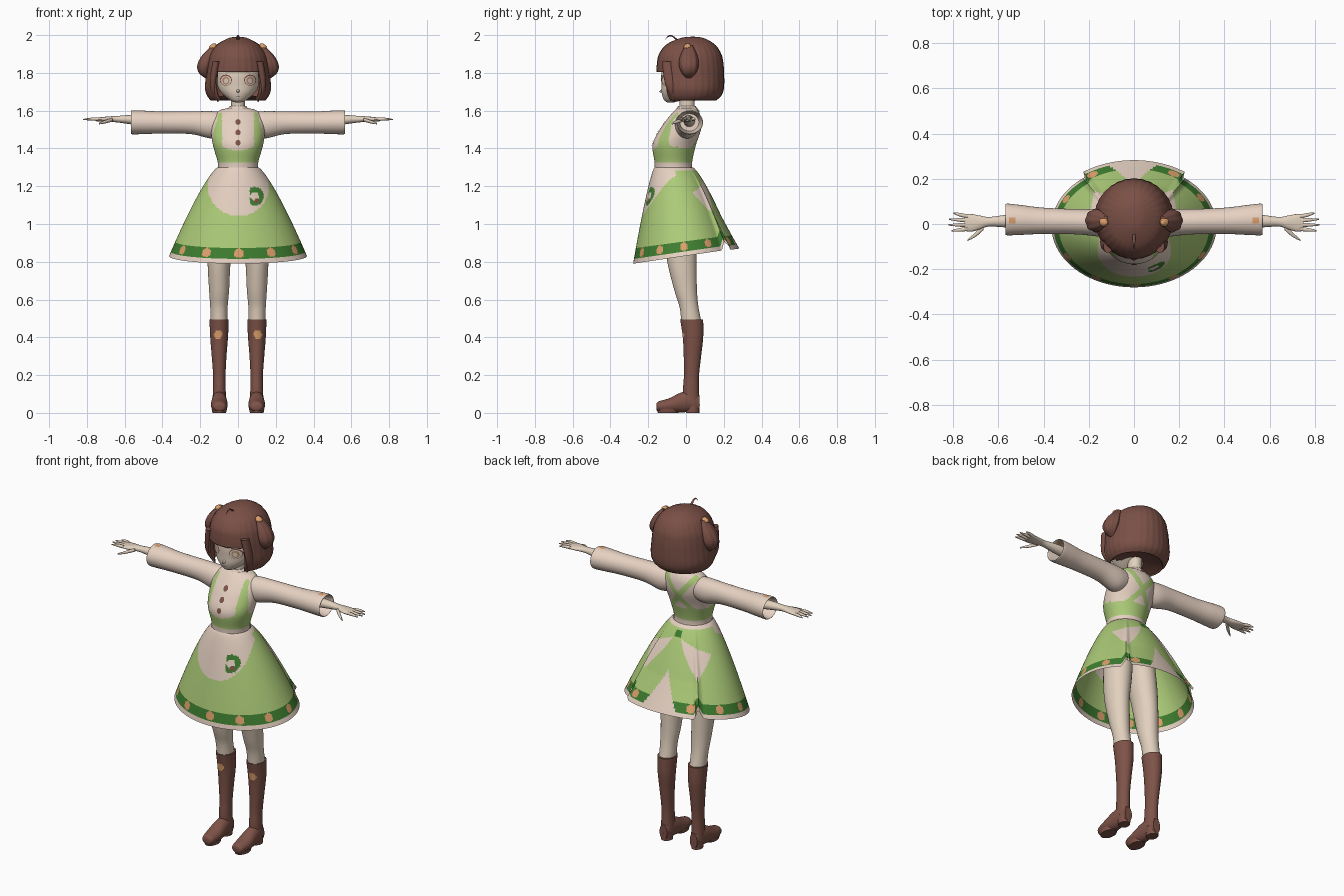
import bpy, bmesh, math
from math import sin, cos, pi

cube = bpy.data.objects.get("Cube")
if cube:
    bpy.data.objects.remove(cube, do_unlink=True)


def paint(name, *rgb):
    m = bpy.data.materials.new(name)
    col = [((v / 255 + 0.055) / 1.055) ** 2.4 for v in rgb] + [1]
    m.diffuse_color = col
    m.use_nodes = True
    bsdf = next(n for n in m.node_tree.nodes if n.type == 'BSDF_PRINCIPLED')
    bsdf.inputs["Base Color"].default_value = col
    return m


CREAM = paint("cream cloth", 230, 209, 194)
SKIN = paint("skin", 225, 208, 189)
GREEN = paint("light green", 172, 203, 120)
LEAF = paint("dark green", 62, 126, 48)
HAIR = paint("hair brown", 122, 80, 70)
BOOT = paint("boot brown", 126, 83, 72)
ORANGE = paint("orange", 222, 160, 108)
TAN = paint("iris tan", 186, 146, 116)

AXES = {'X': lambda p, a, b: (p, a, b),
        'Y': lambda p, a, b: (a, p, b),
        'Z': lambda p, a, b: (a, b, p)}


def make(name, verts, faces, cols, rule=None, cut=None, mirror=False):
    """Mesh object; rule(centre, index) picks a colour, cut(centre) removes faces."""
    me = bpy.data.meshes.new(name)
    me.from_pydata(verts, [], faces)
    for c in cols:
        me.materials.append(c)
    for p in me.polygons:
        p.use_smooth = True
        if rule:
            p.material_index = rule(p.center, p.index)
    bm = bmesh.new()
    bm.from_mesh(me)
    if cut:
        gone = [f for f in bm.faces if cut(f.calc_center_median())]
        bmesh.ops.delete(bm, geom=gone, context='FACES')
    bmesh.ops.recalc_face_normals(bm, faces=bm.faces)
    bm.to_mesh(me)
    bm.free()
    me.set_sharp_from_angle(angle=0.9)
    ob = bpy.data.objects.new(name, me)
    bpy.context.collection.objects.link(ob)
    if mirror:
        ob.modifiers.new("both sides", 'MIRROR').use_mirror_merge = False
    return ob


def smooth(table, n):
    """Catmull-Rom resampling of a list of rings."""
    out, last = [], len(table) - 1
    for i in range(n + 1):
        u = i / n * last
        k = min(int(u), last - 1)
        t = u - k
        ring = []
        for a, b, c, d in zip(table[max(k - 1, 0)], table[k], table[k + 1], table[min(k + 2, last)]):
            ring.append(b + 0.5 * t * (c - a + t * (2 * a - 5 * b + 4 * c - d + t * (3 * (b - c) + d - a))))
        out.append(ring)
    return out


def loft(name, table, cols, axis='Z', seg=32, n=24, caps=(True, True), ridge=(0, 0), **kw):
    """Elliptical rings (position, centre a, centre b, radius a, radius b) along an axis."""
    verts, faces = [], []
    for p, a, b, ra, rb in smooth(table, n):
        for j in range(seg):
            th = 2 * pi * j / seg
            k = 1 + ridge[0] * cos(ridge[1] * th)
            verts.append(AXES[axis](p, a + k * ra * sin(th), b - k * rb * cos(th)))
    for i in range(n):
        for j in range(seg):
            r, s = i * seg, (j + 1) % seg
            faces.append((r + j, r + s, r + seg + s, r + seg + j))
    if caps[0]:
        faces.append(tuple(range(seg)))
    if caps[1]:
        faces.append(tuple(range(n * seg, (n + 1) * seg)))
    return make(name, verts, faces, cols, **kw)


def decal(name, col, table, x, z, rx, rz, off, mirror=False):
    """Thin disc laid on the front of a vertical loft."""
    rows = smooth(table, 200)

    def front(px, pz):
        _, a, b, ra, rb = min(rows, key=lambda r: abs(r[0] - pz))
        return b - rb * math.sqrt(max(0, 1 - (px / ra) ** 2)) - off
    pts = [(x, z)] + [(x + rx * k / 3 * sin(j * pi / 10), z + rz * k / 3 * cos(j * pi / 10))
                      for k in (1, 2, 3) for j in range(20)]
    faces = [(0, 1 + j, 1 + (j + 1) % 20) for j in range(20)]
    for k in (1, 21):
        faces += [(k + j, k + 20 + j, k + 20 + (j + 1) % 20, k + (j + 1) % 20) for j in range(20)]
    make(name, [(px, front(px, pz), pz) for px, pz in pts], faces, [col], mirror=mirror)


# Bodice with pinafore straps
torso = [(1.28, 0, -.065, .106, .1), (1.33, 0, -.067, .108, .1), (1.42, 0, -.062, .133, .115),
         (1.5, 0, -.03, .143, .109), (1.56, 0, -.008, .135, .088), (1.6, 0, .002, .1, .063),
         (1.615, 0, .004, .045, .045)]


def bodice_rule(c, i):
    x = abs(c.x)
    if c.z < 1.325:
        return 0
    if c.y < -.04:
        if x < .085:
            return int(c.z < 1.39 + 3 * x * x)
        return int(c.z < 1.4 or (x < .13 - .25 * max(0, c.z - 1.48) and c.z < 1.59))
    return int(c.z < 1.4 or (c.y > .02 and abs(x - abs(c.z - 1.48) * .8) < .02))


loft("bodice", torso, [CREAM, GREEN], seg=128, n=90, rule=bodice_rule)
for k, z in enumerate((1.54, 1.485, 1.43)):
    decal("button_%d" % (k + 1), BOOT, torso, 0, z, .014, .015, .004)
loft("collar", [(1.595, 0, .005, .075, .066), (1.61, 0, .005, .055, .054), (1.625, 0, .005, .042, .044)],
     [CREAM], seg=64, n=6, ridge=(.05, 14))
loft("neck", [(1.58, 0, .006, .04, .043), (1.64, 0, .006, .036, .04), (1.72, 0, .005, .04, .045)], [SKIN], n=8)

# Skirt: flared sheet with apron, hem band, flowers and back flap
SEG, ROWS = 216, 80
verts, faces, tint = [], [], []
for i in range(ROWS + 1):
    t = i / ROWS
    for j in range(SEG):
        th = 2 * pi * j / SEG
        phi = abs(pi - th)
        f = t ** .78
        if phi < .62:
            f *= 1 + .25 * max(0, t - .6)
        hem = .83 - .04 * cos(th) + .05 * max(0, 1 - abs(phi - .66) / .08)
        x, y = (.108 + .257 * f) * sin(th), -.065 + .055 * f - (.102 + .168 * f) * cos(th)
        z = 1.3 + (hem - 1.3) * t
        verts.append((x, y, z))
        if i == ROWS:
            continue
        a, s = i * SEG, (j + 1) % SEG
        faces.append((a + j, a + s, a + SEG + s, a + SEG + j))
        d = ((th + pi / 12) % (pi / 6) - pi / 12) * .32
        ring = math.hypot(x - .085, z - 1.15)
        front = cos(th) > 0
        col = 1
        if t > .94 or t < .03 or phi < .65 * (t - .5):
            col = 0
        elif math.hypot(d, (t - .885) * .5) < .024:
            col = 3
        elif t > .825:
            col = 2
        elif front and math.hypot(x / .16, (z - 1.2) / .155) < 1:
            col = 0
            if math.hypot(x - .095, z - 1.125) < .014:
                col = 4
            elif x > .06 and abs(ring - .036) < .013:
                col = 2
        elif phi < .12 and .06 < t < .13:
            col = 2
        elif (not front and z < 1.24 - .074 * (phi - .15) and z > 1.24 - .38 * (phi - .15)
              and z > 1.05 + .267 * (phi - .65)):
            col = 0
        tint.append(col)
make("skirt", verts, faces, [CREAM, GREEN, LEAF, ORANGE, BOOT], rule=lambda c, i: tint[i])

# Sleeves, arms and hands
loft("sleeve", [(.07, 0, 1.53, .055, .06), (.14, .005, 1.525, .062, .072), (.25, .01, 1.536, .056, .06),
                (.4, .014, 1.537, .058, .058), (.5, .018, 1.538, .066, .062), (.56, .02, 1.538, .07, .063),
                (.557, .02, 1.538, .063, .056), (.47, .018, 1.538, .05, .046)],
     [CREAM, ORANGE], 'X', seg=48, n=70, mirror=True,
     rule=lambda c, i: int(.525 < c.x < .553 and abs(c.y - .015) < .014 and c.z > 1.585))
loft("forearm_and_palm", [(.45, .018, 1.542, .03, .03), (.56, .013, 1.552, .028, .025), (.64, .01, 1.555, .021, .017),
                          (.68, .007, 1.555, .03, .015), (.72, .005, 1.554, .039, .012), (.75, .006, 1.553, .036, .009)],
     [SKIN], 'X', seg=20, n=24, mirror=True)
for name, y0, y1, tip in (("little_finger", .034, .048, .797), ("ring_finger", .015, .021, .818),
                          ("middle_finger", -.004, -.004, .82), ("index_finger", -.022, -.03, .808)):
    loft(name, [(.735, y0, 1.554, .009, .009), (.77, (y0 + y1) / 2, 1.556, .0085, .008),
                (tip, y1, 1.553, .003, .003)], [SKIN], 'X', seg=10, n=8, mirror=True)
loft("thumb", [(.665, -.014, 1.552, .013, .01), (.7, -.046, 1.542, .011, .009), (.737, -.073, 1.531, .003, .004)],
     [SKIN], 'X', seg=10, n=8, mirror=True)

# Legs and boots
loft("leg", [(1.13, .072, -.04, .072, .085), (.95, .088, -.032, .072, .085), (.8, .1, -.022, .061, .077),
             (.65, .1, -.002, .053, .06), (.56, .101, .016, .046, .05), (.47, .1, .03, .045, .054)],
     [SKIN], n=30, mirror=True)
loft("boot_shaft", [(.495, .1, .03, .051, .061), (.4, .1, .037, .047, .054), (.3, .1, .034, .039, .046),
                    (.2, .099, .029, .033, .04), (.12, .099, .026, .034, .042), (.05, .099, .03, .036, .042)],
     [BOOT, ORANGE], seg=48, n=60, mirror=True,
     rule=lambda c, i: int(c.y < .03 and math.hypot(c.x - .105, c.z - .415) < .022))
loft("boot_foot", [(-.157, .098, .032, .018, .016), (-.145, .098, .034, .034, .027), (-.09, .099, .04, .044, .037),
                   (-.03, .099, .054, .042, .052), (.03, .099, .062, .036, .056), (.072, .099, .05, .024, .044)],
     [BOOT], 'Y', n=24, mirror=True)
loft("boot_sole", [(0, .099, -.095, .036, .054), (.022, .099, -.095, .041, .06)], [BOOT], n=1, mirror=True)
loft("boot_heel", [(0, .099, .035, .03, .036), (.045, .099, .035, .033, .038)], [BOOT], n=1, mirror=True)

# Head, nose, eyes and mouth
head = [(1.643, 0, -.082, .012, .014), (1.655, 0, -.07, .042, .045), (1.69, 0, -.044, .084, .084),
        (1.73, 0, -.025, .108, .105), (1.8, 0, -.01, .12, .12), (1.88, 0, .01, .115, .12), (1.95, 0, .02, .06, .07)]
loft("head", head, [SKIN], seg=64, n=40)
loft("nose", [(-.115, 0, 1.707, .012, .014), (-.132, 0, 1.704, .007, .008), (-.143, 0, 1.7, .001, .001)],
     [SKIN], 'Y', seg=12, n=6)
for name, col, rx, rz, dz, off in (("eye_lash", HAIR, .032, .029, .002, .002), ("eye_white", CREAM, .028, .025, 0, .0035),
                                   ("iris", TAN, .019, .021, 0, .005), ("iris_glow", CREAM, .011, .013, -.002, .0065)):
    decal(name, col, head, .064, 1.76 + dz, rx, rz, off, mirror=True)
decal("mouth", HAIR, head, 0, 1.676, .012, .002, .003)

# Bobbed hair with fringe, side locks, buns and a loose strand
bob = [(1.992, 0, .035, .004, .004), (1.984, 0, .032, .05, .062), (1.95, 0, .025, .112, .128),
       (1.9, 0, .022, .148, .164), (1.85, 0, .022, .162, .175), (1.79, 0, .023, .169, .178),
       (1.72, 0, .025, .175, .175), (1.68, 0, .024, .164, .163), (1.655, 0, .02, .145, .14)]
shell = loft("bobbed_hair", bob, [HAIR], seg=120, n=72, caps=(True, False), ridge=(.006, 30),
             cut=lambda c: c.z < 1.802 and abs(math.atan2(c.x, .02 - c.y)) < .74)
solid = shell.modifiers.new("thickness", 'SOLIDIFY')
solid.thickness, solid.offset = .01, -1
loft("hair_underside", [(1.66, 0, .02, .143, .14), (1.675, 0, .02, .1, .1), (1.69, 0, .02, .03, .03)], [HAIR],
     seg=48, n=8, caps=(False, True), cut=lambda c: c.y < -.03)
loft("side_lock", [(1.86, .115, -.1, .02, .028), (1.76, .131, -.085, .018, .03), (1.7, .128, -.07, .015, .026),
                   (1.645, .105, -.065, .002, .003)], [HAIR], seg=16, n=16, mirror=True)
loft("hair_bun", [(1.772, .165, .015, .008, .012), (1.8, .175, .015, .031, .036), (1.84, .171, .015, .043, .05),
                  (1.89, .155, .015, .036, .044), (1.945, .125, .015, .014, .02)],
     [HAIR], seg=48, n=24, ridge=(.04, 8), mirror=True)
loft("bun_tie", [(1.925, .134, .008, .014, .016), (1.94, .132, .008, .02, .02), (1.955, .125, .008, .008, .009)],
     [ORANGE], seg=16, n=8, mirror=True)
loft("loose_strand", [(-.045, 0, 1.972, .008, .006), (-.07, 0, 1.993, .006, .004), (-.09, 0, 1.996, .005, .004),
                      (-.11, 0, 1.978, .001, .001)], [HAIR], 'Y', seg=8, n=12)
